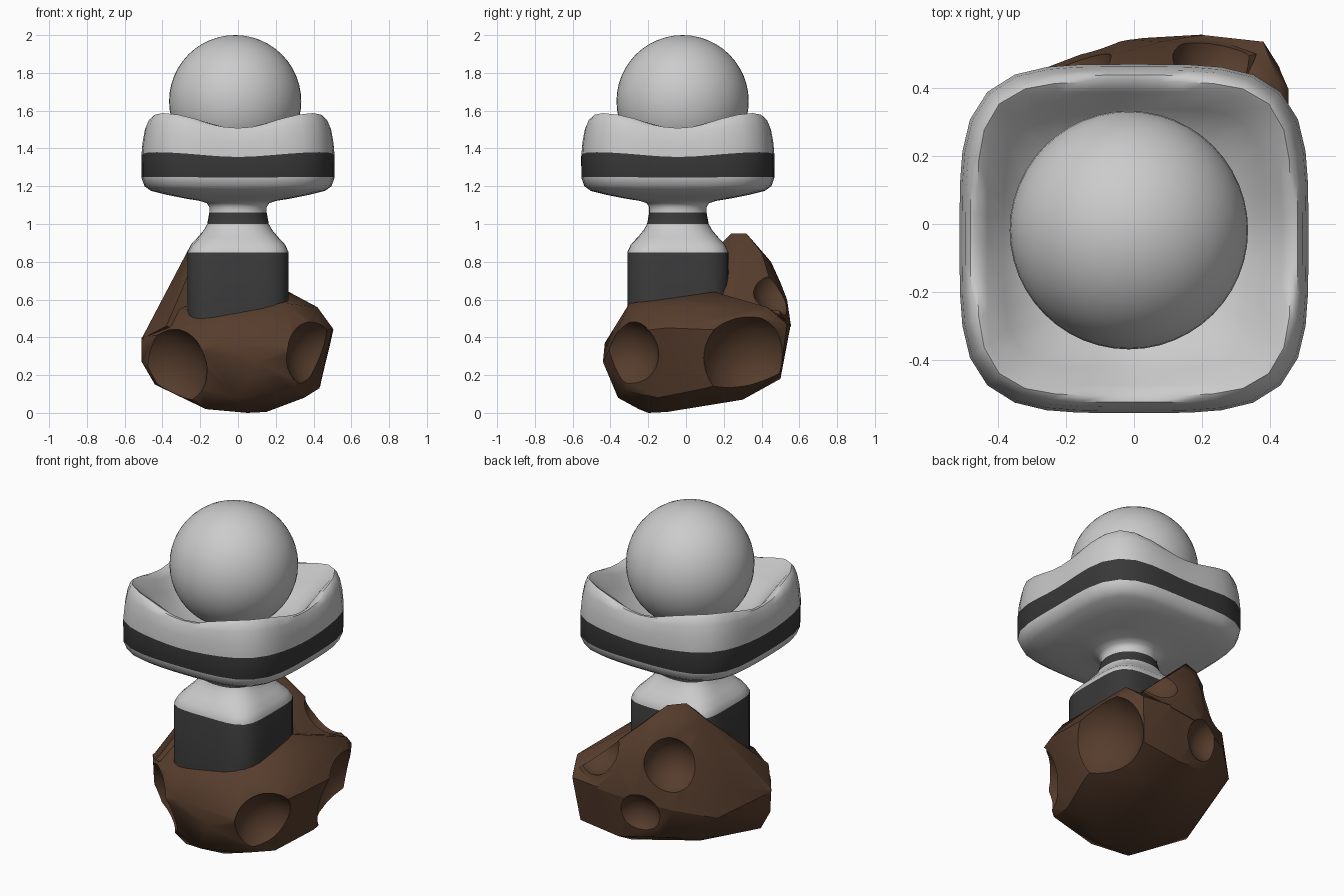
import bpy, bmesh, math
from mathutils import Vector

if "Cube" in bpy.data.objects:
    bpy.data.objects.remove(bpy.data.objects["Cube"])


def material(name, rgb):
    m = bpy.data.materials.new(name)
    m.diffuse_color = (*rgb, 1)
    m.use_nodes = True
    m.node_tree.nodes["Principled BSDF"].inputs["Base Color"].default_value = m.diffuse_color
    return m


light = material("light_stone", (0.8, 0.8, 0.8))
dark = material("dark_band", (0.04, 0.04, 0.04))
brown = material("brown_rock", (0.095, 0.047, 0.026))


def add_object(name, bm):
    bmesh.ops.recalc_face_normals(bm, faces=bm.faces)
    me = bpy.data.meshes.new(name)
    bm.to_mesh(me)
    bm.free()
    ob = bpy.data.objects.new(name, me)
    bpy.context.collection.objects.link(ob)
    return ob


def smooth(ob, deg):
    bpy.ops.object.select_all(action='DESELECT')
    ob.select_set(True)
    bpy.context.view_layer.objects.active = ob
    bpy.ops.object.shade_smooth_by_angle(angle=math.radians(deg))


# Pedestal and bowl: rounded-square rings
# (half width, z at mid side, z at corner, squareness, dark band above this ring)
RINGS = [
    (0.268, 0.40, 0.40, 4.8, 1), (0.268, 0.85, 0.85, 4.8, 0), (0.25, 0.89, 0.89, 4.3, 0),
    (0.215, 0.928, 0.928, 3.6, 0), (0.182, 0.967, 0.967, 2.8, 0), (0.163, 1.0, 1.0, 2.4, 1),
    (0.152, 1.06, 1.06, 2.1, 0), (0.152, 1.09, 1.09, 2, 0), (0.165, 1.11, 1.11, 2, 0),
    (0.20, 1.122, 1.122, 2.1, 0), (0.28, 1.135, 1.135, 2.6, 0), (0.38, 1.155, 1.155, 3.3, 0),
    (0.46, 1.175, 1.18, 4, 0), (0.495, 1.20, 1.205, 4, 0), (0.511, 1.245, 1.25, 4, 1),
    (0.512, 1.355, 1.38, 4, 0), (0.505, 1.43, 1.465, 4, 0), (0.494, 1.485, 1.53, 4, 0),
    (0.48, 1.508, 1.572, 4, 0), (0.46, 1.505, 1.587, 4.6, 0), (0.43, 1.475, 1.575, 7, 0),
    (0.38, 1.41, 1.49, 5, 0), (0.30, 1.34, 1.37, 3.5, 0), (0.16, 1.30, 1.31, 2.3, 0),
]
N = 40
bm = bmesh.new()
loops = []
for h, zm, zc, n, _ in RINGS:
    loop = []
    for i in range(N):
        a = 2 * math.pi * i / N
        c, s = math.cos(a), math.sin(a)
        r = h / (abs(c) ** n + abs(s) ** n) ** (1 / n)
        z = zm + (zc - zm) * math.sin(2 * a) ** 2
        loop.append(bm.verts.new((r * c, r * s - 0.043, z)))
    loops.append(loop)
for k in range(len(loops) - 1):
    for i in range(N):
        j = (i + 1) % N
        f = bm.faces.new((loops[k][i], loops[k][j], loops[k + 1][j], loops[k + 1][i]))
        f.material_index = RINGS[k][4]
bm.faces.new(loops[0][::-1])
bm.faces.new(loops[-1])
stand = add_object("bowl_and_pedestal", bm)
stand.data.materials.append(light)
stand.data.materials.append(dark)
smooth(stand, 45)

# Ball resting in the bowl
bpy.ops.mesh.primitive_uv_sphere_add(segments=48, ring_count=24, radius=0.35,
                                     location=(-0.015, -0.018, 1.65))
ball = bpy.context.object
ball.name = "ball"
ball.data.materials.append(light)
smooth(ball, 40)


# Rock: two faceted hulls joined, then cratered
def hull(name, pts):
    bm = bmesh.new()
    for p in pts:
        bm.verts.new(p)
    res = bmesh.ops.convex_hull(bm, input=bm.verts[:])
    loose = {g for g in res["geom_interior"] + res["geom_unused"]
             if isinstance(g, bmesh.types.BMVert)}
    bmesh.ops.delete(bm, geom=list(loose), context='VERTS')
    return add_object(name, bm)


def boolean(ob, other, op):
    mod = ob.modifiers.new(op.lower(), 'BOOLEAN')
    mod.operation, mod.solver, mod.object = op, 'EXACT', other
    bpy.context.view_layer.objects.active = ob
    bpy.ops.object.modifier_apply(modifier=mod.name)
    bpy.data.objects.remove(other)


rock = hull("rock", [
    (-.22, -.33, .48), (.25, -.3, .58), (-.33, -.1, .56), (.27, .15, .64), (.42, -.1, .56),
    (-.51, -.08, .4), (-.51, -.07, .27), (-.37, -.27, .42), (-.25, -.39, .33), (-.1, -.43, .37),
    (.1, -.44, .27), (.3, -.4, .35), (.45, -.28, .43), (.5, -.1, .45), (.505, .15, .44),
    (.49, .36, .44), (.42, .43, .56), (.38, .535, .47), (.2, .555, .47), (-.04, .54, .45),
    (-.25, .46, .42), (-.42, .3, .35), (-.44, -.08, .15), (-.36, -.26, .15), (-.17, -.25, .02),
    (.05, -.2, 0), (.15, -.1, .005), (.35, -.15, .08), (.43, .1, .13), (.46, .35, .2),
    (.35, .5, .21), (.1, .5, .18), (-.15, .45, .22), (-.35, .2, .18), (-.2, .15, .1),
    (.15, .3, .07), (0, -.36, .08), (.3, -.32, .12)])
peak = hull("rock_peak", [
    (-.17, .24, .95), (-.1, .32, .95), (-.26, .2, .87), (0, .4, .85), (.1, .42, .76),
    (-.12, .38, .88), (-.05, .45, .8), (-.05, .5, .69), (.08, .535, .6), (.22, .45, .63),
    (-.385, .1, .6), (-.43, .18, .5), (-.25, .43, .6), (.25, .2, .62), (0, 0, .3),
    (-.04, .542, .44), (.2, .556, .46), (-.25, .462, .41), (-.42, .302, .35),
    (-.512, -.08, .39), (-.38, -.24, .46), (.36, .5, .52)])
boolean(rock, peak, 'UNION')

# Craters: position on the surface, outward direction, rim radius
CRATERS = [
    ((-.345, -.29, .24), (-.7, -.7, -.2), .235),
    ((.375, -.28, .31), (.75, -.65, -.05), .17),
    ((.45, .315, .29), (.95, .22, -.2), .235),
    ((.22, .45, .63), (.55, .7, .45), .125),
    ((-.19, .42, .65), (-.55, .75, .35), .145),
    ((-.06, .515, .36), (-.15, 1, -.15), .12),
]
for pos, direction, r in CRATERS:
    c = Vector(pos) + Vector(direction).normalized() * r * 0.55
    bm = bmesh.new()
    bmesh.ops.create_uvsphere(bm, u_segments=32, v_segments=18, radius=r * 1.16)
    bmesh.ops.translate(bm, verts=bm.verts, vec=c)
    boolean(rock, add_object("crater_cutter", bm), 'DIFFERENCE')
rock.data.materials.clear()
rock.data.materials.append(brown)
smooth(rock, 42)
